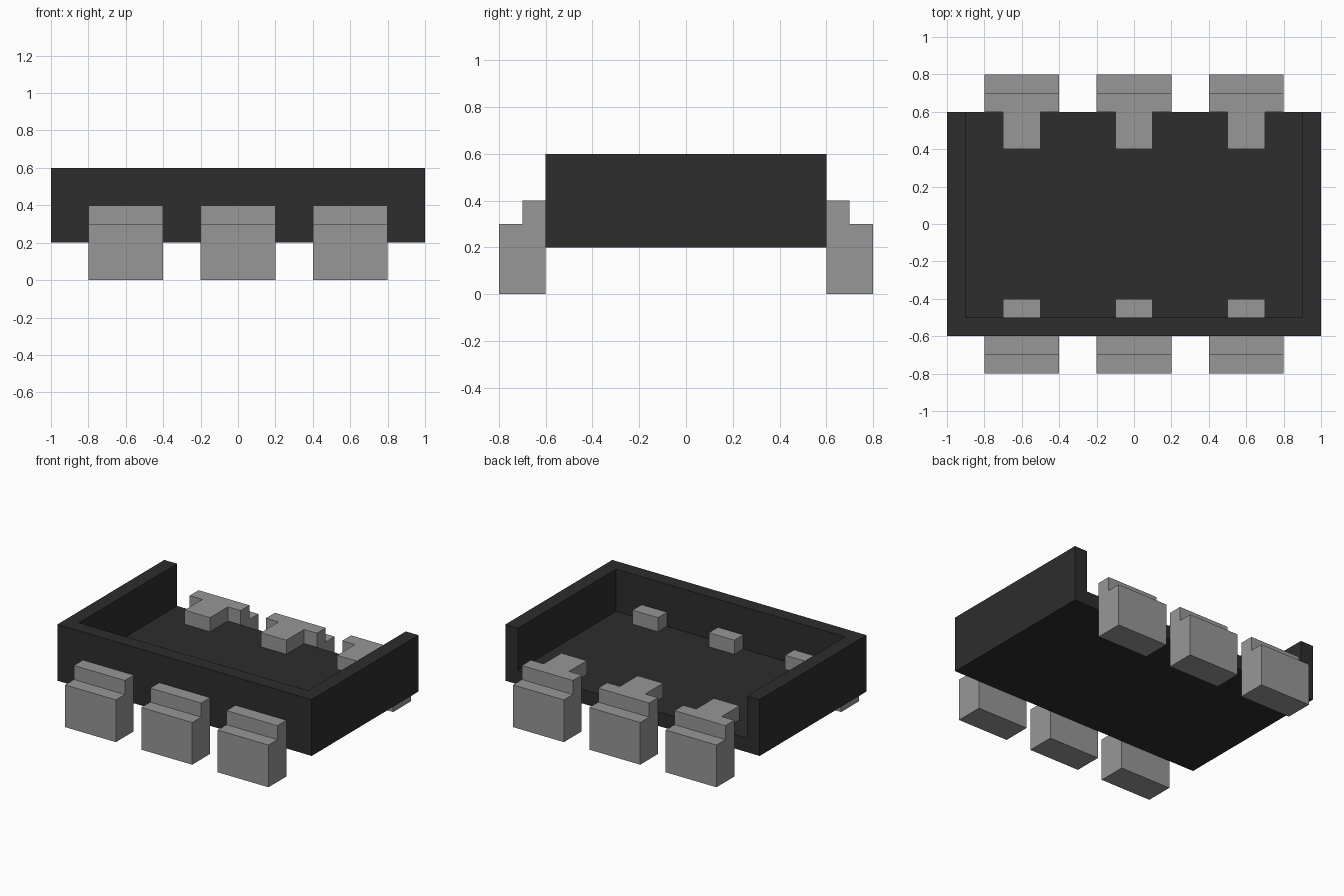
import bpy
import bmesh
from mathutils import Matrix

default = bpy.data.objects.get("Cube")
if default:
    bpy.data.objects.remove(default, do_unlink=True)


def make_material(name, value):
    mat = bpy.data.materials.new(name)
    mat.use_nodes = True
    colour = (value, value, value, 1.0)
    mat.diffuse_color = colour
    bsdf = next(n for n in mat.node_tree.nodes if n.type == 'BSDF_PRINCIPLED')
    bsdf.inputs["Base Color"].default_value = colour
    return mat


charcoal = make_material("charcoal", 0.026)
grey = make_material("mid grey", 0.31)


def finish(name, bm, mat):
    bmesh.ops.recalc_face_normals(bm, faces=bm.faces)
    mesh = bpy.data.meshes.new(name)
    bm.to_mesh(mesh)
    bm.free()
    mesh.materials.append(mat)
    obj = bpy.data.objects.new(name, mesh)
    bpy.context.collection.objects.link(obj)
    return obj


def box(name, low, high, mat):
    bm = bmesh.new()
    centre = [(a + b) / 2 for a, b in zip(low, high)]
    size = [b - a for a, b in zip(low, high)]
    bmesh.ops.create_cube(bm, size=1, matrix=Matrix.Translation(centre) @ Matrix.Diagonal((*size, 1)))
    return finish(name, bm, mat)


def extrude_x(name, profile, x0, x1, mat):
    """Extrude a (y, z) profile along x."""
    bm = bmesh.new()
    face = bm.faces.new([bm.verts.new((x0, y, z)) for y, z in profile])
    result = bmesh.ops.extrude_face_region(bm, geom=[face])
    verts = [v for v in result["geom"] if isinstance(v, bmesh.types.BMVert)]
    bmesh.ops.translate(bm, verts=verts, vec=(x1 - x0, 0, 0))
    return finish(name, bm, mat)


# Tray with walls on three sides, hollowed and left open at the back
tray = box("tray", (-1, -0.6, 0.2), (1, 0.6, 0.6), charcoal)
cutter = box("tray_cutter", (-0.9, -0.5, 0.3), (0.9, 0.8, 0.8), charcoal)
cutter.hide_render = True
hollow = tray.modifiers.new("hollow", 'BOOLEAN')
hollow.operation = 'DIFFERENCE'
hollow.solver = 'EXACT'
hollow.object = cutter
bpy.context.view_layer.objects.active = tray
bpy.ops.object.modifier_apply(modifier=hollow.name)
bpy.data.objects.remove(cutter, do_unlink=True)

# Stepped feet along the front and back, each with a peg reaching into the tray
step = [(0.6, 0), (0.8, 0), (0.8, 0.3), (0.7, 0.3), (0.7, 0.4), (0.6, 0.4)]
for side, sign in (("front", -1), ("back", 1)):
    for place, x in (("right", -0.6), ("middle", 0), ("left", 0.6)):
        profile = [(sign * y, z) for y, z in step]
        extrude_x(f"{side}_{place}_foot", profile, x - 0.2, x + 0.2, grey)
        y0, y1 = sorted((sign * 0.4, sign * 0.6))
        box(f"{side}_{place}_peg", (x - 0.1, y0, 0.3), (x + 0.1, y1, 0.4), grey)
